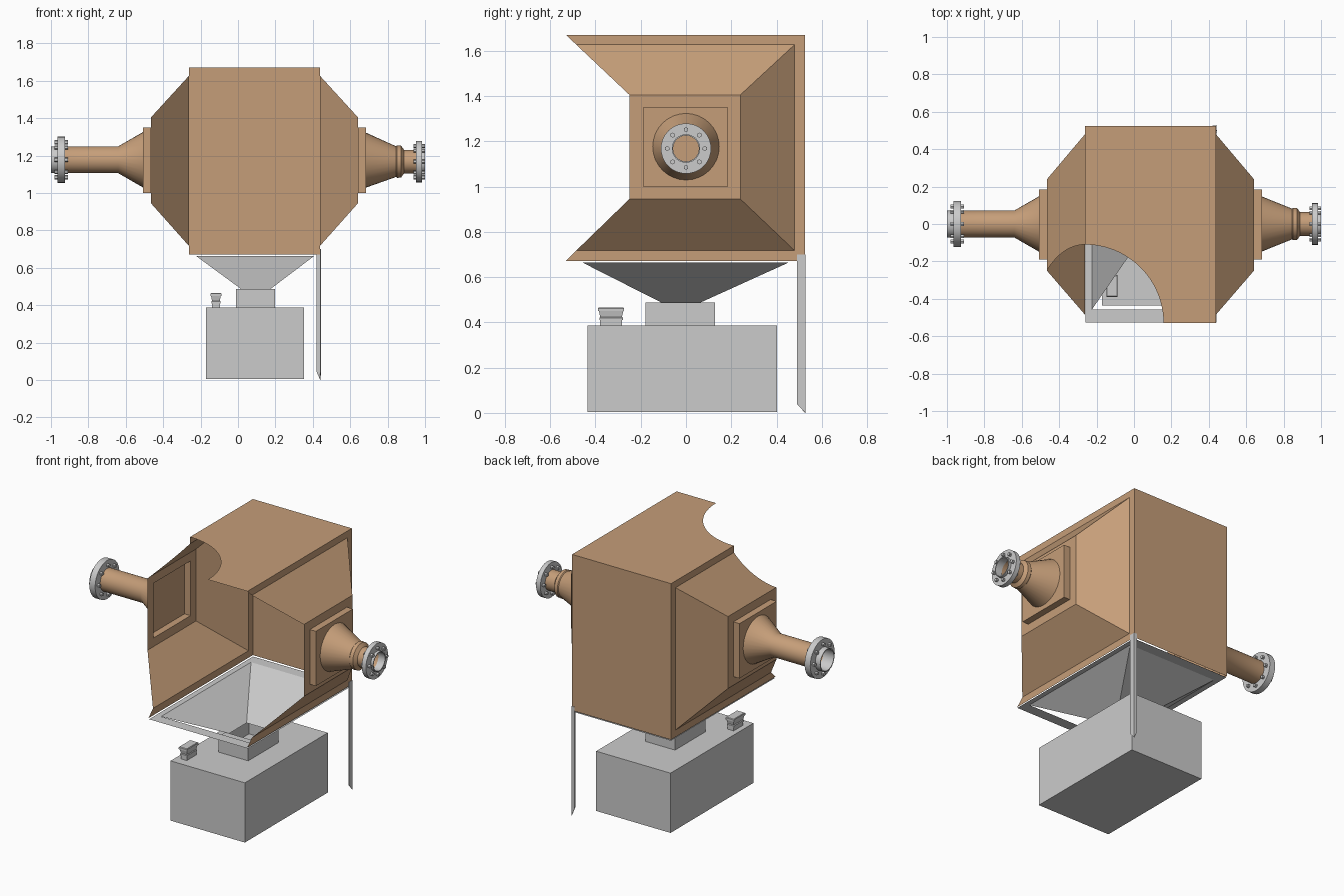
import bpy, bmesh, math

if "Cube" in bpy.data.objects:
    bpy.data.objects.remove(bpy.data.objects["Cube"])

TAN = bpy.data.materials.new("tan_paint")
TAN.diffuse_color = (0.56, 0.34, 0.19, 1)
TAN.use_nodes = True
TAN.node_tree.nodes["Principled BSDF"].inputs["Base Color"].default_value = TAN.diffuse_color


def make(name, verts, faces, mat=None, smooth=False):
    me = bpy.data.meshes.new(name)
    me.from_pydata(verts, [], faces)
    bm = bmesh.new()
    bm.from_mesh(me)
    bmesh.ops.remove_doubles(bm, verts=bm.verts, dist=1e-5)
    bmesh.ops.recalc_face_normals(bm, faces=bm.faces)
    bm.to_mesh(me)
    bm.free()
    ob = bpy.data.objects.new(name, me)
    bpy.context.collection.objects.link(ob)
    if mat:
        me.materials.append(mat)
    if smooth:
        bpy.ops.object.select_all(action='DESELECT')
        ob.select_set(True)
        bpy.context.view_layer.objects.active = ob
        bpy.ops.object.shade_smooth_by_angle(angle=math.radians(30))
    return ob


def polys(name, plist, mat=None):
    """Sheet-metal object from a list of polygons."""
    verts, faces = [], []
    for p in plist:
        faces.append(list(range(len(verts), len(verts) + len(p))))
        verts += p
    return make(name, verts, faces, mat)


def rect(x0, x1, y0, y1, z):
    return [(x0, y0, z), (x1, y0, z), (x1, y1, z), (x0, y1, z)]


def walls(a, b, sides=(0, 1, 2, 3)):
    """Quads joining two four-cornered loops."""
    return [[a[k], a[(k + 1) % 4], b[(k + 1) % 4], b[k]] for k in sides]


def lathe(name, prof, mat=None, n=32, closed=False, smooth=True):
    """Revolve (x, radius, centre z) points about an x-parallel axis."""
    verts = [(x, r * math.sin(2 * math.pi * i / n), z + r * math.cos(2 * math.pi * i / n))
             for x, r, z in prof for i in range(n)]
    m = len(prof)
    faces = [[j * n + i, j * n + (i + 1) % n, (j + 1) % m * n + (i + 1) % n, (j + 1) % m * n + i]
             for j in range(m if closed else m - 1) for i in range(n)]
    return make(name, verts, faces, mat, smooth)


# Housing side loops as (y, z): bottom front, bottom back, top back, top front
def square(y0, y1, z0, z1):
    return [(y0, z0), (y1, z0), (y1, z1), (y0, z1)]


OUTER = square(-0.53, 0.525, 0.672, 1.67)
INNER = square(-0.485, 0.48, 0.717, 1.627)
END = square(-0.25, 0.24, 0.945, 1.405)
BOX = square(-0.19, 0.185, 1.0, 1.35)
XL, XR, R = -0.262, 0.438, 0.42


def at(x, loop):
    return [(x, y, z) for y, z in loop]


# Top panel with quarter-round cutaway, and back panel
arc = [(XL + R * math.sin(a), -0.53 + R * math.cos(a), 1.67)
       for a in [math.pi / 2 * i / 24 for i in range(25)]]
polys("housing_top", [arc + [(XR, -0.53, 1.67), (XR, 0.525, 1.67), (XL, 0.525, 1.67)]], TAN)
polys("housing_back", [[(XL, 0.525, 0.672), (XR, 0.525, 0.672),
                        (XR, 0.525, 1.67), (XL, 0.525, 1.67)]], TAN)

# Tapered ends, open at the front; the left one carries the cutaway on
for side, x, d in (("left", XL, -1), ("right", XR, 1)):
    xe, xb = x + d * 0.203, x + d * 0.246
    sides = (0, 1) if d < 0 else (0, 1, 2)
    plist = walls(at(x, OUTER), at(x, INNER), sides)
    plist += walls(at(x, INNER), at(xe, END), sides)
    plist += walls(at(xe, END), at(xe, BOX))
    if d < 0:
        plist.append([(x, -0.11, 1.67), (x, 0.525, 1.67), (x, 0.48, 1.627), (x, -0.11, 1.627)])
        curve = []
        for i in range(13):
            t = i / 12
            curve.append((x - 0.203 * t, -0.53 + math.sqrt(R * R - (0.311 * t) ** 2),
                          1.627 - 0.222 * t))
        plist.append(curve + [(xe, 0.24, 1.405), (x, 0.48, 1.627)])
    polys(side + "_taper", plist, TAN)
    polys(side + "_duct_box", walls(at(xe, BOX), at(xb, BOX)) + [at(xb, BOX)], TAN)

# Duct cones and pipes
lathe("inlet_pipe", [(-0.508, 0.148, 1.178), (-0.64, 0.072, 1.178), (-0.94, 0.072, 1.178)], TAN)
lathe("outlet_pipe", [(0.684, 0.147, 1.176), (0.845, 0.082, 1.168), (0.85, 0.087, 1.168),
                      (0.872, 0.085, 1.168), (0.888, 0.063, 1.168), (0.955, 0.063, 1.168)], TAN)

# Pipe flanges with eight bolts each
for side, x0, x1, xs, rad, hole, zc in (("inlet", -0.965, -0.925, -1.0, 0.123, 0.072, 1.178),
                                        ("outlet", 0.953, 0.983, 1.0, 0.111, 0.063, 1.168)):
    lathe(side + "_flange", [(x0, hole, zc), (x0, rad, zc), (x1, rad, zc), (x1, hole, zc)],
          closed=True)
    inner = x1 if side == "inlet" else x0
    lathe(side + "_stub", [(inner, hole, zc), (xs, hole, zc),
                           (xs, hole - 0.006, zc), (inner, hole - 0.006, zc)])
    bm = bmesh.new()
    for i in range(8):
        a = math.pi / 4 * i
        for xa, xb, r in ((x0 - 0.016, x0, 0.011), (x1, x1 + 0.016, 0.011)):
            ring = lambda x: [bm.verts.new((x, 0.7 * (rad + hole * 0.55) * 0.8 * math.sin(a)
                                            * 1.0 + r * math.sin(b), zc + 0.56 * (rad + hole * 0.55)
                                            * math.cos(a) + r * math.cos(b)))
                              for b in [math.pi / 3 * k for k in range(6)]]
            p, q = ring(xa), ring(xb)
            bm.faces.new(p)
            bm.faces.new(q)
            for k in range(6):
                bm.faces.new((p[k], p[(k + 1) % 6], q[(k + 1) % 6], q[k]))
    # Bolt circle lies midway between the bore and the rim
    s = 0.5 * (rad + hole) * 0.96 - 0.56 * (rad + hole * 0.55)
    for n, v in enumerate(bm.verts):
        a = math.pi / 4 * (n // 24)
        v.co.y += s * math.sin(a)
        v.co.z += s * math.cos(a)
    bmesh.ops.recalc_face_normals(bm, faces=bm.faces)
    me = bpy.data.meshes.new(side + "_bolts")
    bm.to_mesh(me)
    bm.free()
    bpy.context.collection.objects.link(bpy.data.objects.new(side + "_bolts", me))

# Hopper with rim; its front wall is left open
rim = rect(-0.26, 0.44, -0.527, 0.523, 0.664)
mouth = rect(-0.225, 0.408, -0.457, 0.453, 0.664)
outlet = rect(0.015, 0.175, -0.11, 0.065, 0.488)
polys("hopper", walls(rim, mouth) + walls(mouth, outlet, (1, 2, 3)))

# Neck with an open top on the collecting tank
neck_top = rect(-0.012, 0.197, -0.178, 0.128, 0.488)
neck_low = rect(-0.012, 0.197, -0.178, 0.128, 0.387)
polys("tank_neck", walls(neck_low, neck_top) + walls(neck_top, outlet))

tank = [rect(-0.172, 0.354, -0.436, 0.402, z) for z in (0.005, 0.387)]
polys("tank", walls(*tank) + tank)

# Filler cap on the tank, stacked rectangular sections
sections = [(0.021, 0.048, 0.387), (0.021, 0.048, 0.410), (0.025, 0.052, 0.410),
            (0.025, 0.052, 0.420), (0.021, 0.048, 0.424), (0.026, 0.054, 0.450),
            (0.029, 0.058, 0.450), (0.029, 0.058, 0.462), (0.026, 0.054, 0.466)]
loops = [rect(-0.118 - a, -0.118 + a, -0.331 - b, -0.331 + b, z) for a, b, z in sections]
cap = [loops[-1]]
for a, b in zip(loops, loops[1:]):
    cap += walls(a, b)
polys("filler_cap", cap)

# Angle-iron corner leg with a pointed foot
low = [(0.420, 0.527, 0.045), (0.441, 0.527, 0.0), (0.441, 0.49, 0.04)]
top = [(x, y, 0.70) for x, y, z in low]
leg = polys("corner_leg", [[low[k], low[k + 1], top[k + 1], top[k]] for k in (0, 1)])
mod = leg.modifiers.new("thickness", 'SOLIDIFY')
mod.thickness = 0.003
mod.offset = 0
